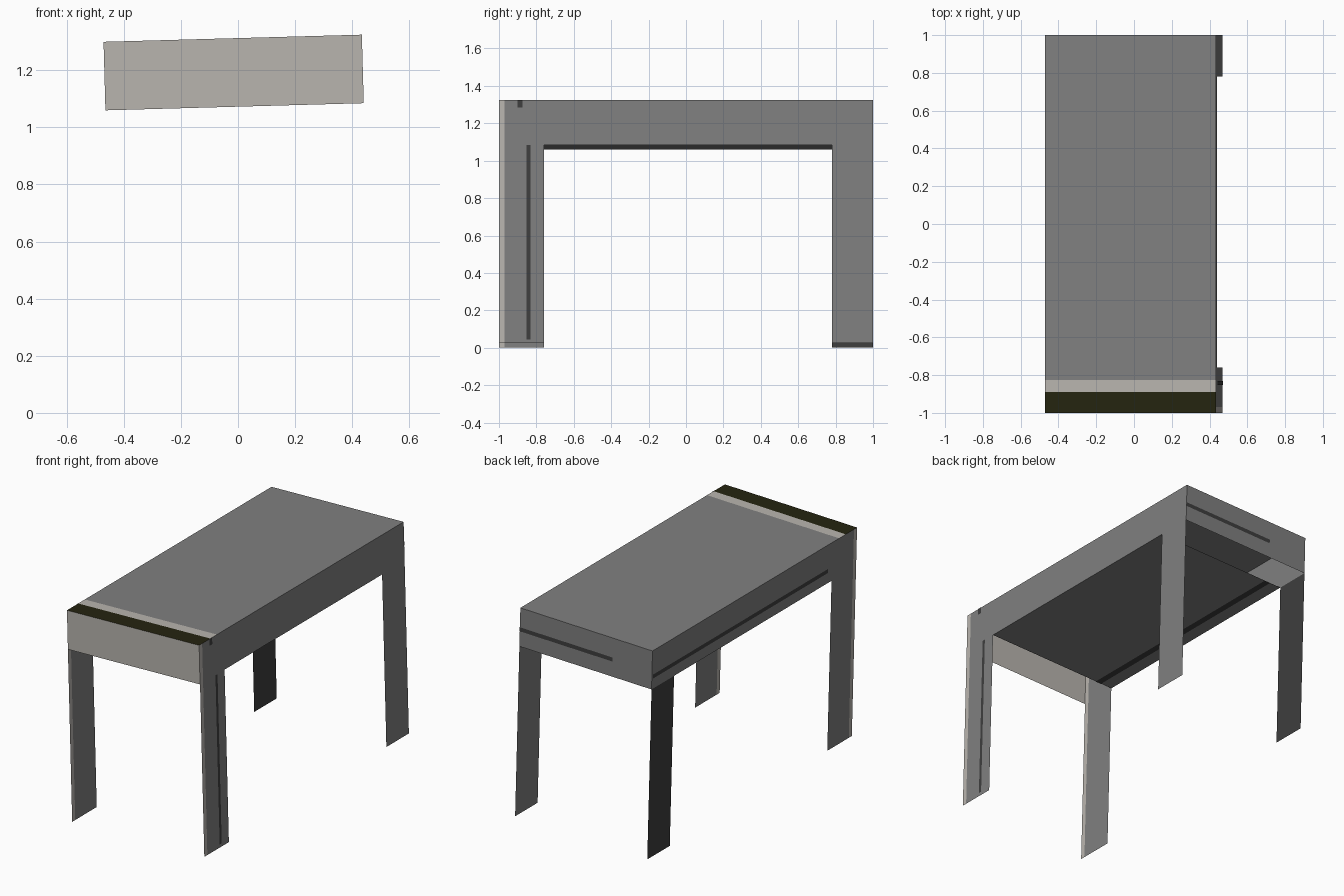
import bpy, math
from mathutils import Matrix

if "Cube" in bpy.data.objects:
    bpy.data.objects.remove(bpy.data.objects["Cube"])

W, H, APRON = 0.905, 1.30, 1.06          # width, height, underside of apron
TILT = math.atan(0.025 / W)              # the table leans slightly
FRONT_LEG, BACK_LEG = -0.76, 0.78        # inner edges of legs
X0 = -0.435
PLACE = Matrix.Translation((X0, 0, 0)) @ Matrix.Rotation(-TILT, 4, 'Y')


def lin(c):
    return c / 12.92 if c <= 0.04045 else ((c + 0.055) / 1.055) ** 2.4


def material(name, r, g, b):
    m = bpy.data.materials.new(name)
    m.diffuse_color = (lin(r / 255), lin(g / 255), lin(b / 255), 1)
    m.use_nodes = True
    m.node_tree.nodes["Principled BSDF"].inputs["Base Color"].default_value = m.diffuse_color
    return m


GREY = material("mid grey", 128, 128, 128)
BEIGE = material("warm beige", 185, 181, 175)
DARK = material("charcoal", 62, 62, 62)
OLIVE = material("olive black", 37, 36, 16)


def sheet(name, axis, pos, rects, outward):
    """Flat sheet across an axis, made of (a0, a1, b0, b1, material) rectangles."""
    verts, faces, mats = [], [], []
    for a0, a1, b0, b1, mat in rects:
        n = len(verts)
        for a, b in ((a0, b0), (a1, b0), (a1, b1), (a0, b1)):
            p = {'x': (pos, a, b), 'y': (a, pos, b), 'z': (a, b, pos)}[axis]
            verts.append(PLACE @ Matrix.Translation(p).to_translation())
        faces.append((n, n + 1, n + 2, n + 3))
        mats.append(mat)
    # x and z sheets wind towards +axis, y sheets towards -y
    if (outward > 0) == (axis == 'y'):
        faces = [f[::-1] for f in faces]
    me = bpy.data.meshes.new(name)
    me.from_pydata(verts, [], faces)
    used = list(dict.fromkeys(mats))
    for m in used:
        me.materials.append(m)
    for poly, m in zip(me.polygons, mats):
        poly.material_index = used.index(m)
    ob = bpy.data.objects.new(name, me)
    bpy.context.collection.objects.link(ob)
    return ob


# Side sheets: apron and two legs each, with a pale front edge
for name, x, s, back in (("left_side", 0, -1, DARK), ("right_side", W, 1, GREY)):
    sheet(name, 'x', x, [
        (-1, -0.97, 0, H, BEIGE),
        (-0.97, FRONT_LEG, 0, APRON, GREY),
        (BACK_LEG, 1, 0, APRON, back),
        (-0.97, 1, APRON, H, GREY)], s)

# Table top with painted bands at the front
sheet("table_top", 'z', H, [
    (0, W, -1, -0.89, OLIVE),
    (0, W, -0.89, -0.825, BEIGE),
    (0, W, -0.825, 1, GREY)], 1)

# Underside plate between the legs
sheet("underside", 'z', APRON, [(0, W, FRONT_LEG, BACK_LEG, GREY)], -1)

# Front and back aprons
sheet("front_apron", 'y', -1, [(0, W, APRON, H, BEIGE)], -1)
sheet("back_apron", 'y', 1, [(0, W, APRON, H, GREY)], 1)

# Thin painted lines
E = 0.002
sheet("right_leg_line", 'x', W + E, [(-0.852, -0.832, 0.02, APRON, DARK),
                                     (-0.90, -0.875, H - 0.04, H, DARK)], 1)
sheet("left_apron_line", 'x', -E, [(-0.72, 0.99, 1.125, 1.15, DARK)], -1)
sheet("back_apron_line", 'y', 1, [(0.27, W, 1.155, 1.18, DARK)], 1).location.y = E
sheet("underside_line", 'z', APRON - E, [(0.08, 0.12, FRONT_LEG, BACK_LEG, DARK)], -1)
